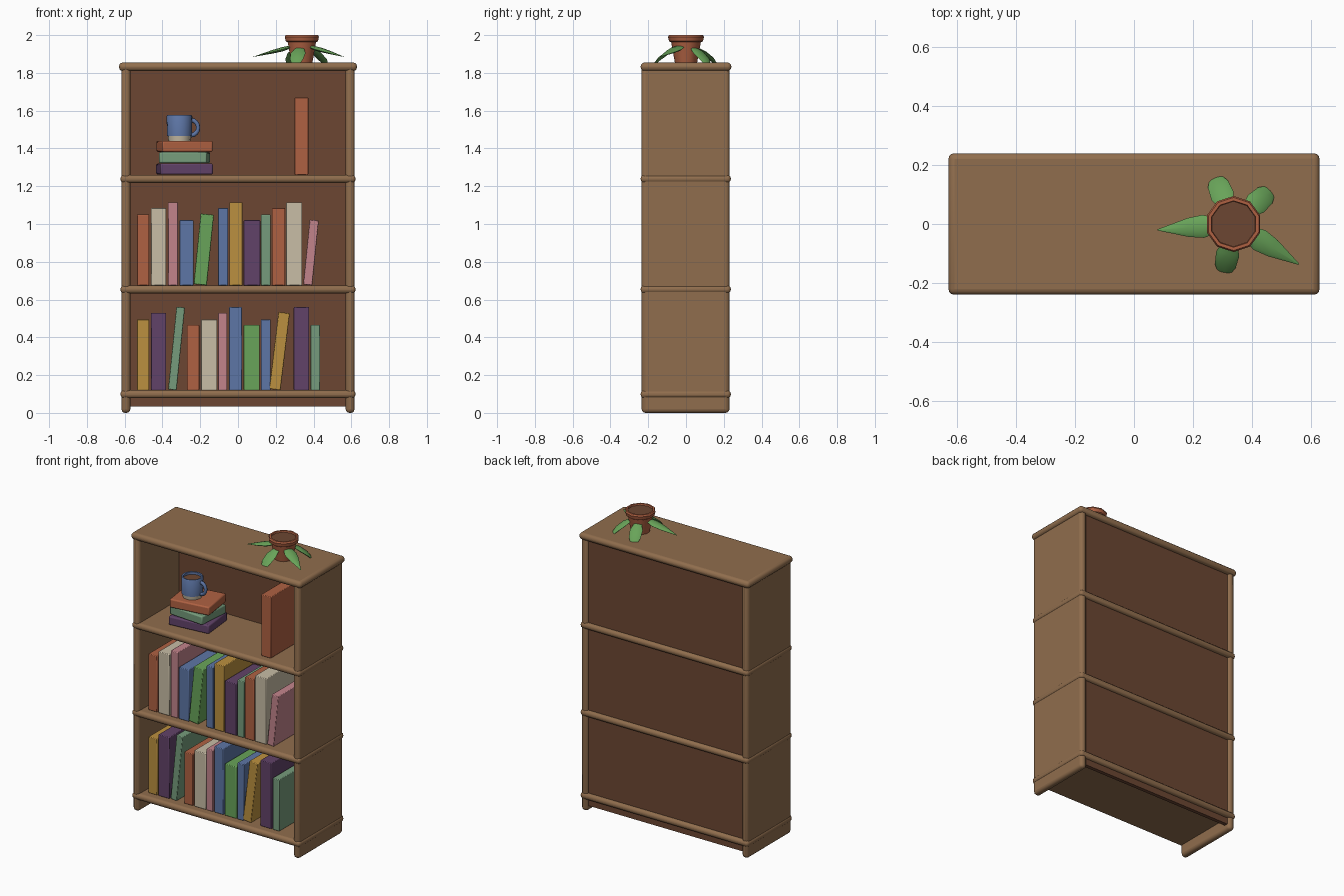
import bpy, bmesh
from math import pi, cos, sin, atan2, hypot
from mathutils import Matrix, Vector

cube = bpy.data.objects.get("Cube")
if cube:
    bpy.data.objects.remove(cube, do_unlink=True)


def material(name, *rgb):
    m = bpy.data.materials.new(name)
    m.use_nodes = True
    col = (*rgb, 1)
    m.diffuse_color = col
    node = next(n for n in m.node_tree.nodes if n.type == 'BSDF_PRINCIPLED')
    node.inputs["Base Color"].default_value = col
    node.inputs["Roughness"].default_value = 0.8
    return m


wood = material("wood", .28, .155, .075)
dark = material("dark_brown", .15, .062, .032)
clay = material("terracotta", .43, .12, .055)
cream = material("cream", .58, .51, .38)
pink = material("pink", .54, .23, .26)
blue = material("blue", .11, .18, .38)
green = material("green", .14, .37, .1)
gold = material("gold", .5, .28, .05)
purple = material("purple", .12, .055, .14)
sage = material("sage", .18, .33, .2)


def finish(name, bm, mat, bevel=0, segments=2):
    """Turn a bmesh into a shaded object, with optional rounded edges."""
    bmesh.ops.recalc_face_normals(bm, faces=bm.faces)
    me = bpy.data.meshes.new(name)
    bm.to_mesh(me)
    bm.free()
    ob = bpy.data.objects.new(name, me)
    bpy.context.collection.objects.link(ob)
    me.materials.append(mat)
    if bevel:
        mod = ob.modifiers.new("rounded", 'BEVEL')
        mod.width, mod.segments = bevel, segments
    bpy.ops.object.select_all(action='DESELECT')
    ob.select_set(True)
    bpy.context.view_layer.objects.active = ob
    bpy.ops.object.shade_smooth_by_angle(angle=pi / 5)
    return ob


def box(name, mat, x, y, z, bevel=0, segments=2):
    """Box given by its (low, high) range on each axis."""
    bm = bmesh.new()
    bmesh.ops.create_cube(bm, size=1)
    for v in bm.verts:
        for i, (lo, hi) in enumerate((x, y, z)):
            v.co[i] = hi if v.co[i] > 0 else lo
    return finish(name, bm, mat, bevel, segments)


def lathe(name, mat, profile, at, sides):
    """Spin a closed-ended (radius, height) profile round a vertical axis."""
    bm = bmesh.new()
    rings = []
    for r, z in profile:
        rings.append([bm.verts.new((at[0] + r * sin(2 * pi * i / sides),
                                    at[1] + r * cos(2 * pi * i / sides), z))
                      for i in range(sides)])
    for a, b in zip(rings, rings[1:]):
        for i in range(sides):
            j = (i + 1) % sides
            bm.faces.new((a[i], a[j], b[j], b[i]))
    bm.faces.new(rings[0])
    bm.faces.new(rings[-1])
    return finish(name, bm, mat)


# Bookcase carcass
for side, s in (("left", 1), ("right", -1)):
    box(side + "_side_panel", wood, sorted((s * .57, s * .617)),
        (-.235, .23), (0, 1.84), .02, 3)
box("back_panel", dark, (-.575, .575), (.19, .215), (.035, 1.83))
box("top_board", wood, (-.63, .63), (-.24, .24), (1.81, 1.855), .02, 3)
shelf_tops = {"bottom": .12, "middle": .675, "upper": 1.26}
for label, top in shelf_tops.items():
    box(label + "_shelf", wood, (-.622, .622), (-.24, .237),
        (top - .042, top), .018, 3)


# Standing books: colour, left edge, width, lean
def book(name, mat, x, width, height, floor, lean=0):
    ob = box(name, mat, (-width / 2, width / 2), (-.185, .12), (0, height), .004)
    ob.location = (x + width / 2, 0, floor + abs(lean) * width / 2)
    ob.rotation_euler.y = lean


rows = {
    "bottom": [(gold, -.535, .065), (purple, -.46, .08), (sage, -.37, .045, .1),
               (clay, -.27, .065), (cream, -.195, .085), (pink, -.105, .048),
               (blue, -.048, .07), (green, .03, .085), (blue, .122, .05),
               (gold, .165, .06, .12), (purple, .295, .082), (sage, .385, .05)],
    "middle": [(clay, -.535, .065), (cream, -.46, .08), (pink, -.37, .053),
               (blue, -.31, .074), (green, -.235, .07, .1), (blue, -.105, .052),
               (gold, -.046, .07), (purple, .03, .088), (sage, .122, .05),
               (clay, .18, .07), (cream, .255, .085), (pink, .345, .048, .1)],
}
heights = (.375, .41, .44, .345)
for label, row in rows.items():
    for i, (mat, x, width, *lean) in enumerate(row):
        book(f"{label}_book_{i + 1}", mat, x, width, heights[i % 4],
             shelf_tops[label], *lean)
book("tall_book", clay, .3, .072, .41, shelf_tops["upper"])

# Stack of lying books
for i, (mat, turn, w) in enumerate(((purple, .1, .28), (sage, -.08, .255),
                                    (clay, .14, .27))):
    ob = box(f"stacked_book_{i + 1}", mat, (-w / 2, w / 2), (-.115, .115),
             (0, .058), .008)
    ob.location = (-.283, -.02, 1.262 + i * .06)
    ob.rotation_euler.z = turn

# Mug
mug = (-.31, -.04)
lathe("mug_foot", cream, [(.058, 1.438), (.062, 1.468)], mug, 16)
lathe("mug_body", blue, [(.066, 1.465), (.068, 1.57), (.064, 1.577),
                         (.055, 1.575), (.054, 1.54)], mug, 16)
lathe("mug_drink", dark, [(.055, 1.54), (.055, 1.56)], mug, 16)
bpy.ops.mesh.primitive_torus_add(location=(-.247, mug[1], 1.51), rotation=(pi / 2, 0, 0),
                                 major_radius=.036, minor_radius=.011,
                                 major_segments=16, minor_segments=8)
handle = bpy.context.object
handle.name = "mug_handle"
handle.scale.y = 1.1
handle.data.materials.append(blue)
bpy.ops.object.shade_smooth_by_angle(angle=pi / 3)

# Plant pot with a raised rim
pot = (.338, 0)
lathe("pot_body", clay, [(.058, 1.85), (.08, 1.97)], pot, 10)
lathe("pot_rim", clay, [(.082, 1.963), (.09, 1.968), (.095, 1.99), (.09, 2),
                        (.079, 2), (.076, 1.985)], pot, 10)
lathe("pot_soil", dark, [(.077, 1.975), (.077, 1.99)], pot, 10)


# Leaves drooping from the pot
def leaf(name, tip, stations):
    """Flattened spindle along a path of (distance, height, half width)."""
    angle = atan2(tip[1] - pot[1], tip[0] - pot[0])
    reach = hypot(tip[1] - pot[1], tip[0] - pot[0])
    spin = Matrix.Rotation(angle, 3, 'Z')
    bm = bmesh.new()
    rings = []
    for t, z, w in stations:
        rings.append([bm.verts.new(spin @ Vector((t * reach, w * cos(a), z + .3 * w * sin(a)))
                                   + Vector((*pot, 0)))
                      for a in (k * pi / 4 for k in range(8))])
    for a, b in zip(rings, rings[1:]):
        for k in range(8):
            j = (k + 1) % 8
            bm.faces.new((a[k], a[j], b[j], b[k]))
    bm.faces.new(rings[0])
    bm.faces.new(rings[-1])
    finish(name, bm, green)


long_leaf = [(.2, 1.94, .024), (.4, 1.925, .039), (.6, 1.912, .032), (1, 1.885, .002)]
short_leaf = [(.3, 1.935, .02), (.6, 1.905, .04), (.85, 1.873, .036), (1, 1.845, .02)]
for i, tip in enumerate(((.08, -.02), (.56, -.137))):
    leaf(f"long_leaf_{i + 1}", tip, long_leaf)
for i, tip in enumerate(((.275, .16), (.465, .115), (.305, -.168))):
    leaf(f"short_leaf_{i + 1}", tip, short_leaf)
